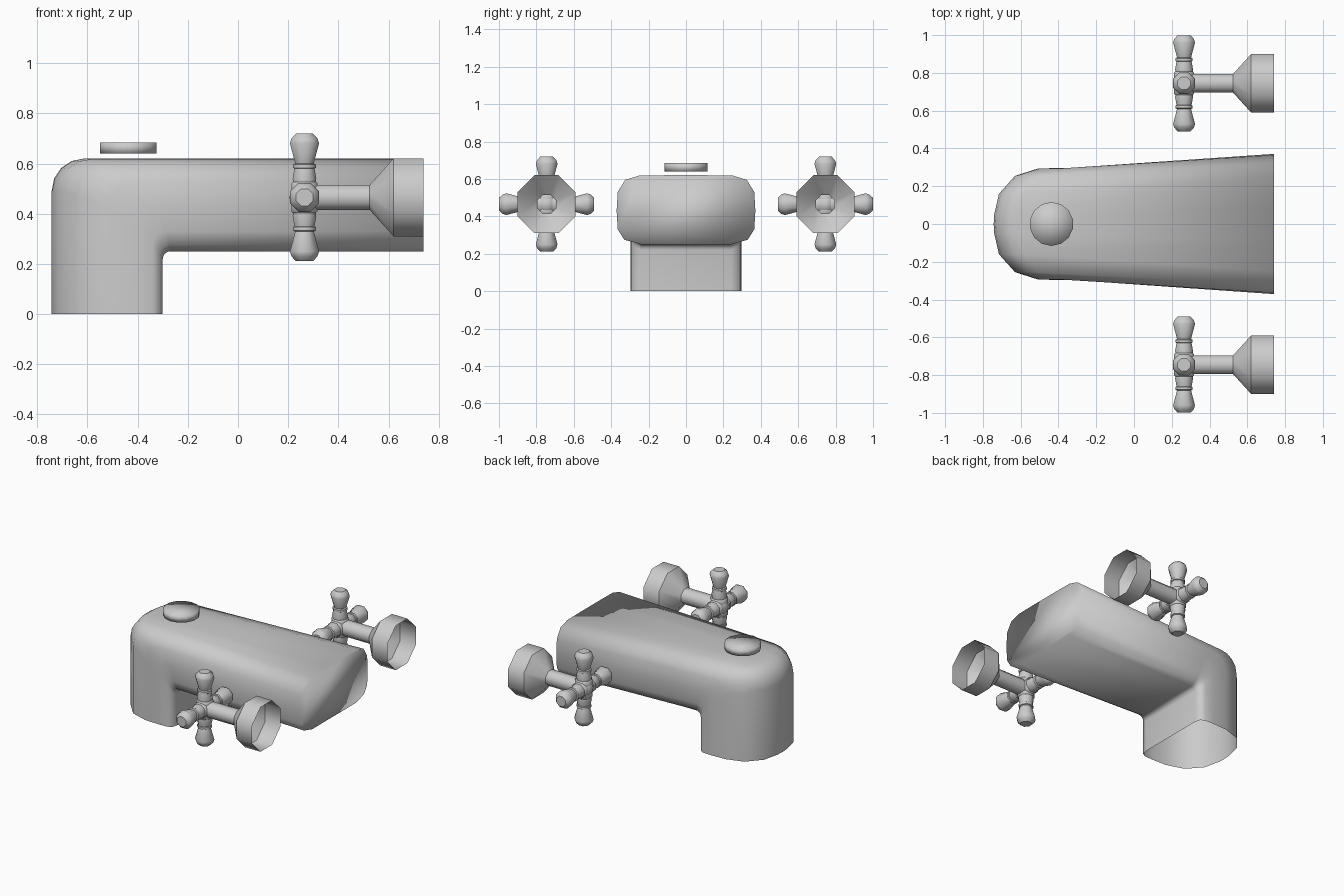
import bpy, bmesh, math
from mathutils import Matrix, Vector

if "Cube" in bpy.data.objects:
    bpy.data.objects.remove(bpy.data.objects["Cube"])


def finish(bm, name, angle=None):
    bmesh.ops.remove_doubles(bm, verts=bm.verts, dist=0.0002)
    bmesh.ops.recalc_face_normals(bm, faces=bm.faces)
    me = bpy.data.meshes.new(name)
    bm.to_mesh(me)
    bm.free()
    ob = bpy.data.objects.new(name, me)
    bpy.context.collection.objects.link(ob)
    for p in me.polygons:
        p.use_smooth = True
    if angle:
        bpy.ops.object.select_all(action='DESELECT')
        ob.select_set(True)
        bpy.context.view_layer.objects.active = ob
        bpy.ops.object.shade_smooth_by_angle(angle=math.radians(angle))
    return ob


def skin(bm, rings):
    loops = [[bm.verts.new(p) for p in ring] for ring in rings]
    for a, b in zip(loops, loops[1:]):
        n = len(a)
        for i in range(n):
            j = (i + 1) % n
            bm.faces.new((a[i], a[j], b[j], b[i]))
    return loops


def lathe(bm, profile, origin, direction, sides=8, cap_end=False):
    # profile: (distance along axis, half width across flats)
    rot = Vector((0, 0, 1)).rotation_difference(Vector(direction)).to_matrix()
    k = 1 / math.cos(math.pi / sides)
    rings = []
    for d, r in profile:
        ring = []
        for i in range(sides):
            a = 2 * math.pi * (i + 0.5) / sides
            ring.append(Vector(origin) + rot @ Vector((r * k * math.cos(a), r * k * math.sin(a), d)))
        rings.append(ring)
    loops = skin(bm, rings)
    if cap_end:
        bm.faces.new(loops[-1])


# Spout: half section as (leg x, leg y, end y, end z), outer middle to inner middle
half = [(-.743, 0, 0, .62), (-.74, .05, .09, .62), (-.715, .16, .25, .618),
        (-.63, .255, .325, .595), (-.51, .293, .365, .53), (-.40, .297, .371, .43),
        (-.34, .295, .365, .33), (-.31, .28, .33, .275), (-.30, .24, .24, .25),
        (-.30, 0, 0, .25)]
section = half + [(x, -y, -ye, z) for x, y, ye, z in half[-2:0:-1]]
rings = [[(x, y, 0) for x, y, ye, z in section]]
for step in range(5):
    a = math.pi / 2 * step / 4
    ring = []
    for x, y, ye, z in section:
        r = 0.03 + 0.10 * (z - .25) / .37
        ring.append((x + r * (1 - math.cos(a)), y, z - r * (1 - math.sin(a))))
    rings.append(ring)
rings.append([(.74, ye, z) for x, y, ye, z in section])
bm = bmesh.new()
loops = skin(bm, rings)
bm.faces.new(loops[-1])
finish(bm, "spout")

# Diverter button floating just above the spout
bm = bmesh.new()
bmesh.ops.create_cone(bm, cap_ends=True, cap_tris=True, segments=14,
                      radius1=.116, radius2=.116, depth=.045,
                      matrix=Matrix.Translation((-.437, 0, .662)))
finish(bm, "diverter_button")

# Cross handles, one on each side
arm = [(.03, .052), (.056, .052), (.062, .046), (.075, .047), (.115, .040), (.118, .045),
       (.132, .045), (.136, .037), (.215, .058), (.235, .052), (.254, .034)]
flange = [(.02, .05), (.26, .05), (.355, .155), (.475, .155)]
for side, label in ((-1, "front"), (1, "back")):
    c = (.265, side * .745, .465)
    bm = bmesh.new()
    for d in ((0, 0, 1), (0, 0, -1), (0, 1, 0), (0, -1, 0)):
        lathe(bm, arm, c, d, cap_end=True)
    bmesh.ops.create_uvsphere(bm, u_segments=12, v_segments=8, radius=.06,
                              matrix=Matrix.Translation(c))
    finish(bm, label + "_cross_handle", 46)
    bm = bmesh.new()
    lathe(bm, flange, c, (1, 0, 0))
    finish(bm, label + "_wall_flange", 46)
